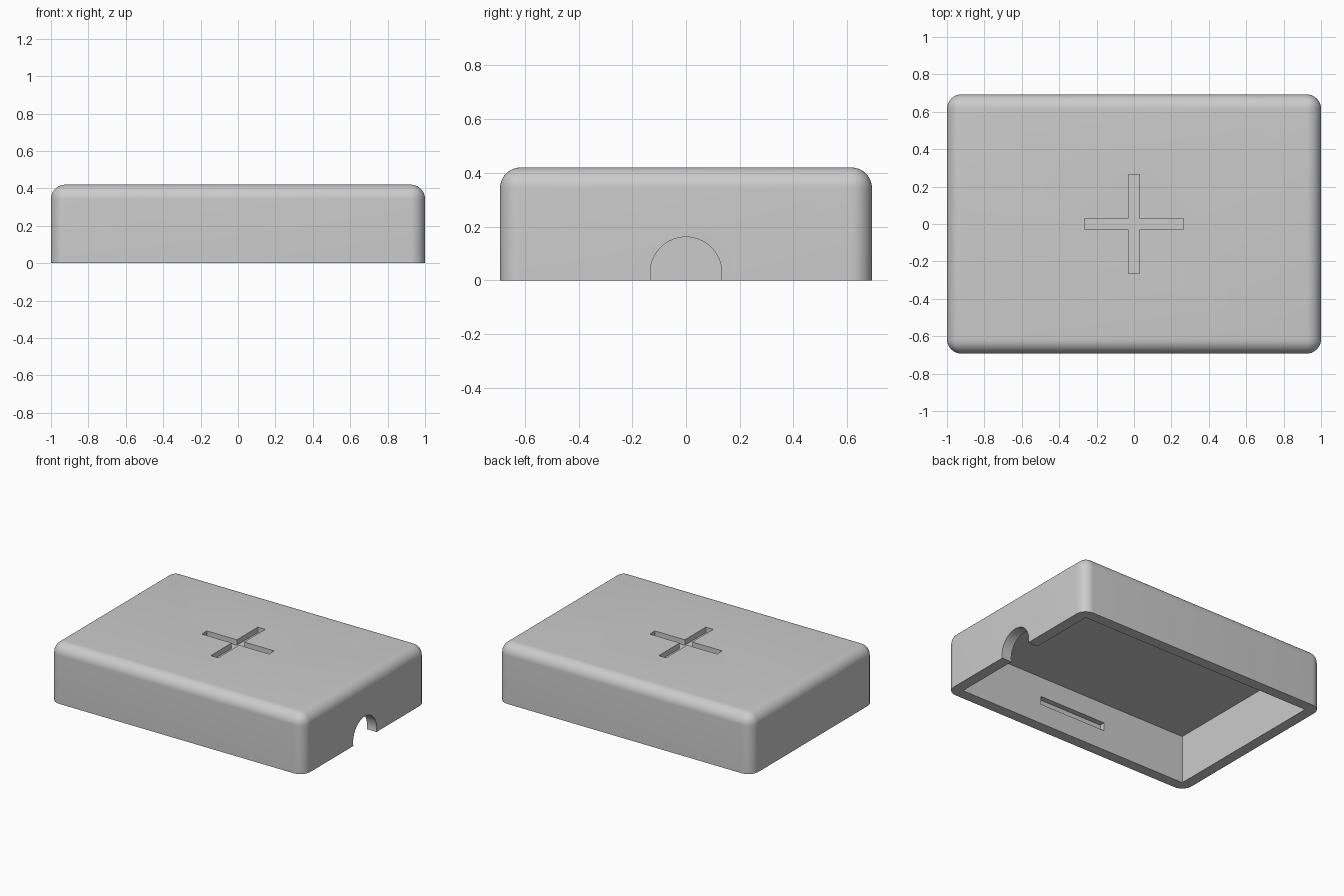
import bpy, bmesh, math
from mathutils import Matrix, Vector

cube = bpy.data.objects.get("Cube")
if cube:
    bpy.data.objects.remove(cube, do_unlink=True)

LENGTH, WIDTH, HEIGHT = 2.0, 1.385, 0.42
WALL = 0.077

grey = bpy.data.materials.new("light grey plastic")
grey.use_nodes = True
grey.diffuse_color = (0.6, 0.6, 0.6, 1)
grey.node_tree.nodes["Principled BSDF"].inputs["Base Color"].default_value = (0.6, 0.6, 0.6, 1)


def finish(name, bm):
    mesh = bpy.data.meshes.new(name)
    bm.to_mesh(mesh)
    bm.free()
    mesh.materials.append(grey)
    obj = bpy.data.objects.new(name, mesh)
    bpy.context.collection.objects.link(obj)
    return obj


def box_bmesh(size, z_low):
    bm = bmesh.new()
    centre = Vector((0, 0, z_low + size[2] / 2))
    bmesh.ops.create_cube(bm, size=1, matrix=Matrix.Translation(centre) @ Matrix.Diagonal((*size, 1)))
    return bm


# Rounded outer shell, with a sharp bottom rim
bm = box_bmesh((LENGTH, WIDTH, HEIGHT), 0)
rounded = [e for e in bm.edges if max(v.co.z for v in e.verts) > 0.1]
bmesh.ops.bevel(bm, geom=rounded, offset=WALL, segments=10, profile=0.5, affect='EDGES')
cover = finish("cover", bm)

# Cutters: open cavity, snap slots in both long walls, cross recess in the top
cavity_x, cavity_y = LENGTH - 2 * WALL, WIDTH - 2 * WALL
cutters = [finish(name, box_bmesh(size, z)) for name, size, z in (
    ("cavity_cutter", (cavity_x, cavity_y, HEIGHT - WALL + 0.1), -0.1),
    ("snap_slot_cutter", (0.53, cavity_y + 0.077, 0.058), 0.143),
    ("cross_cutter_long", (0.53, 0.058, 0.1), HEIGHT - 0.039),
    ("cross_cutter_wide", (0.058, 0.53, 0.1), HEIGHT - 0.039),
)]

# Cutter: cable notch through the left end wall
bm = bmesh.new()
place = Matrix.Translation((LENGTH / 2, 0, 0.028)) @ Matrix.Rotation(math.pi / 2, 4, 'Y')
bmesh.ops.create_cone(bm, cap_ends=True, segments=64, radius1=0.133, radius2=0.133,
                      depth=0.3, matrix=place)
cutters.append(finish("cable_notch_cutter", bm))

# Cut everything and tidy up
bpy.ops.object.select_all(action='DESELECT')
bpy.context.view_layer.objects.active = cover
cover.select_set(True)
for cutter in cutters:
    cutter.hide_render = True
    cut = cover.modifiers.new(cutter.name, 'BOOLEAN')
    cut.operation = 'DIFFERENCE'
    cut.solver = 'EXACT'
    cut.object = cutter
    bpy.ops.object.modifier_apply(modifier=cut.name)
for cutter in cutters:
    bpy.data.objects.remove(cutter, do_unlink=True)
bpy.ops.object.shade_smooth_by_angle(angle=math.radians(30))
